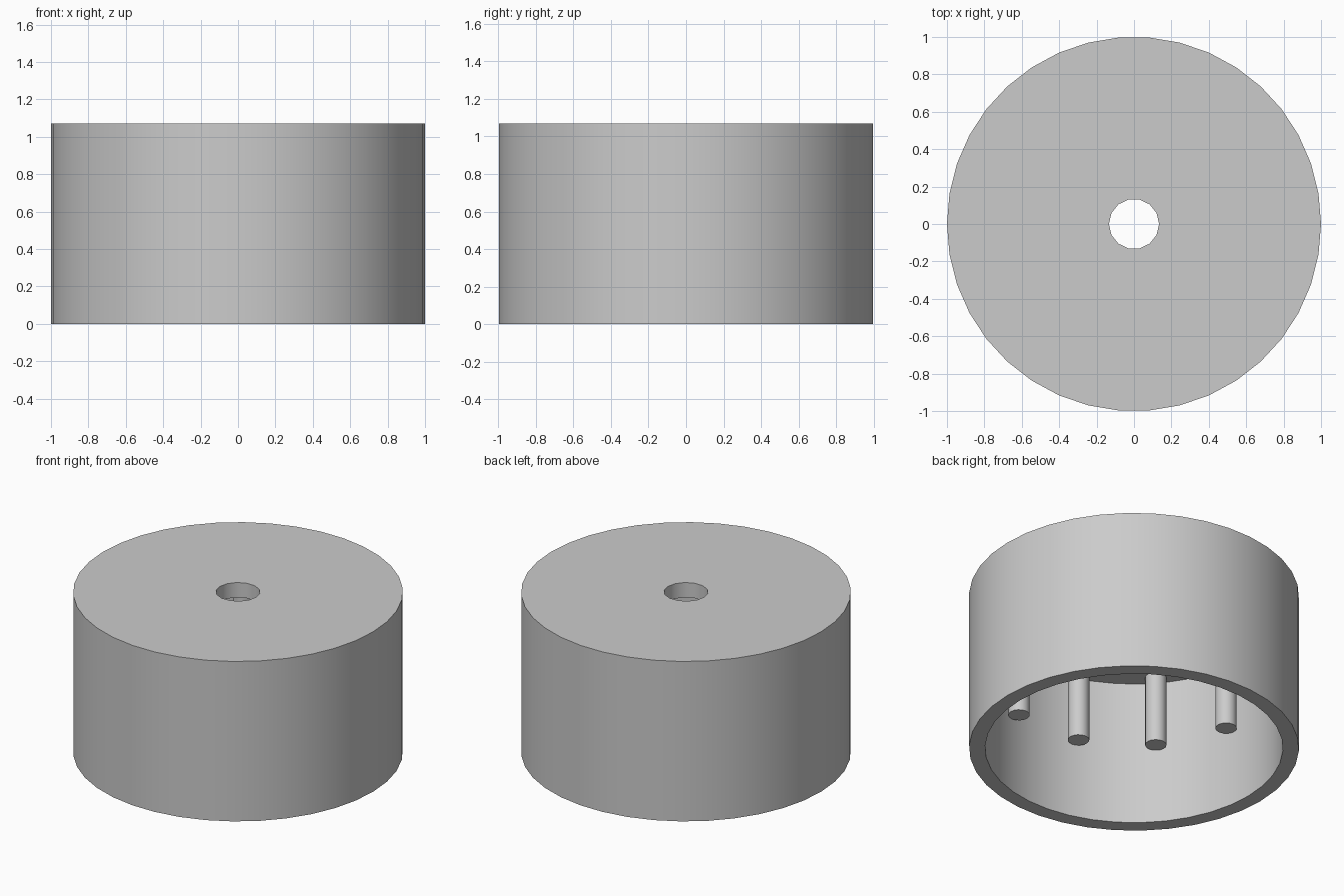
import bpy
from math import pi, radians, sin, cos

cube = bpy.data.objects.get("Cube")
if cube:
    bpy.data.objects.remove(cube, do_unlink=True)

HEIGHT = 1.07
ROOF = 0.97        # underside of the closed top
INNER = 0.903
PIN_COUNT = 11
PIN_RING = 0.837
PIN_END = 0.5

grey = bpy.data.materials.new("light_grey")
grey.use_nodes = True
colour = (0.6, 0.6, 0.6, 1)
grey.diffuse_color = colour
grey.node_tree.nodes["Principled BSDF"].inputs["Base Color"].default_value = colour


def cylinder(name, radius, bottom, top, sides, x=0, y=0):
    """Upright cylinder with a corner on the x axis."""
    bpy.ops.mesh.primitive_cylinder_add(
        vertices=sides, radius=radius, depth=top - bottom,
        location=(x, y, (bottom + top) / 2), rotation=(0, 0, pi / 2))
    obj = bpy.context.object
    obj.name = name
    obj.data.materials.append(grey)
    return obj


def smooth(obj):
    bpy.ops.object.select_all(action='DESELECT')
    obj.select_set(True)
    bpy.context.view_layer.objects.active = obj
    bpy.ops.object.shade_smooth_by_angle(angle=radians(35))


# Hollow shell, open below, with a hole through its top
shell = cylinder("shell", 1, 0, HEIGHT, 38)
cutters = [cylinder("cavity_cutter", INNER, -0.2, ROOF, 38),
           cylinder("hole_cutter", 0.134, 0.8, 1.3, 14)]
bpy.context.view_layer.objects.active = shell
for cutter in cutters:
    cutter.hide_render = True
    mod = shell.modifiers.new("cut", 'BOOLEAN')
    mod.operation = 'DIFFERENCE'
    mod.solver = 'EXACT'
    mod.object = cutter
    bpy.ops.object.modifier_apply(modifier=mod.name)
    bpy.data.objects.remove(cutter, do_unlink=True)
smooth(shell)

# Ring of pins hanging from the roof along the inner wall
for i in range(PIN_COUNT):
    a = pi / 2 + 2 * pi * i / PIN_COUNT
    pin = cylinder(f"pin_{i + 1}", 0.065, PIN_END, ROOF + 0.01, 16,
                   PIN_RING * cos(a), PIN_RING * sin(a))
    smooth(pin)
